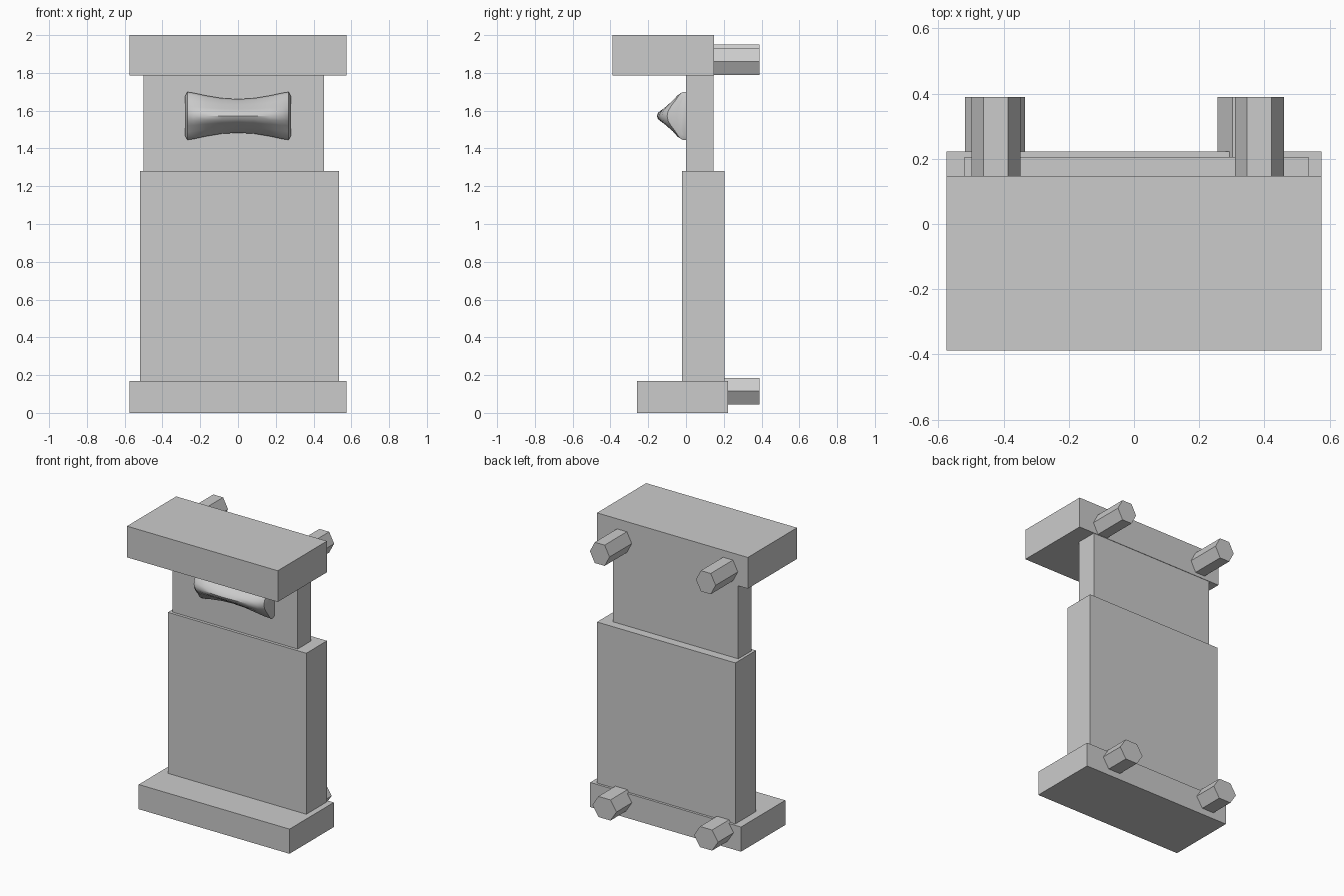
import bpy, bmesh, math

if "Cube" in bpy.data.objects:
    bpy.data.objects.remove(bpy.data.objects["Cube"])


def finish(name, bm):
    bmesh.ops.recalc_face_normals(bm, faces=bm.faces)
    mesh = bpy.data.meshes.new(name)
    bm.to_mesh(mesh)
    bm.free()
    obj = bpy.data.objects.new(name, mesh)
    bpy.context.collection.objects.link(obj)
    return obj


def loft(name, rings):
    """Skin closed rings of points and cap both ends."""
    bm = bmesh.new()
    loops = [[bm.verts.new(p) for p in ring] for ring in rings]
    n = len(loops[0])
    for a, b in zip(loops, loops[1:]):
        for i in range(n):
            j = (i + 1) % n
            bm.faces.new((a[i], a[j], b[j], b[i]))
    bm.faces.new(loops[0])
    bm.faces.new(loops[-1])
    return finish(name, bm)


def box(name, x0, x1, y0, y1, z0, z1):
    return loft(name, [[(x0, y0, z), (x1, y0, z), (x1, y1, z), (x0, y1, z)]
                       for z in (z0, z1)])


def peg(name, x, z, half_w, half_h, y0, y1):
    """Flat-topped hexagonal peg running along y."""
    rz = half_h / math.sin(math.pi / 3)
    loft(name, [[(x + half_w * math.cos(k * math.pi / 3), y,
                  z + rz * math.sin(k * math.pi / 3)) for k in range(6)]
                for y in (y0, y1)])


# Stacked slabs
box("base", -0.575, 0.575, -0.26, 0.222, 0, 0.17)
box("lower_panel", -0.52, 0.535, -0.02, 0.205, 0.17, 1.28)
box("upper_panel", -0.50, 0.455, 0, 0.145, 1.28, 1.785)
box("top_block", -0.575, 0.575, -0.388, 0.148, 1.785, 2.0)

# Rear pegs
peg("upper_peg_left", -0.424, 1.88, 0.075, 0.0715, 0.148, 0.39)
peg("upper_peg_right", 0.385, 1.859, 0.075, 0.0715, 0.148, 0.39)
peg("lower_peg_left", -0.426, 0.115, 0.092, 0.071, 0.20, 0.39)
peg("lower_peg_right", 0.349, 0.115, 0.092, 0.071, 0.20, 0.39)

# Waisted handle: half cross-section (depth, height) scaled along x
half = [(0, 1), (0.17, 1), (0.35, 0.9), (0.55, 0.66), (0.8, 0.4), (0.95, 0.2)]
section = half + [(1, 0)] + [(d, -h) for d, h in reversed(half)]
side = [(0.28, 0.105, 0.05), (0.268, 0.127, 0.10), (0.235, 0.122, 0.128),
        (0.17, 0.108, 0.142), (0.085, 0.094, 0.151)]
stations = [(-x, h, d) for x, h, d in side] + [(0, 0.089, 0.155)] + side[::-1]
handle = loft("handle", [[(x, -d * sd, 1.572 + h * sh) for sd, sh in section]
                         for x, h, d in stations])
bpy.context.view_layer.objects.active = handle
handle.select_set(True)
bpy.ops.object.shade_smooth_by_angle(angle=math.radians(35))
